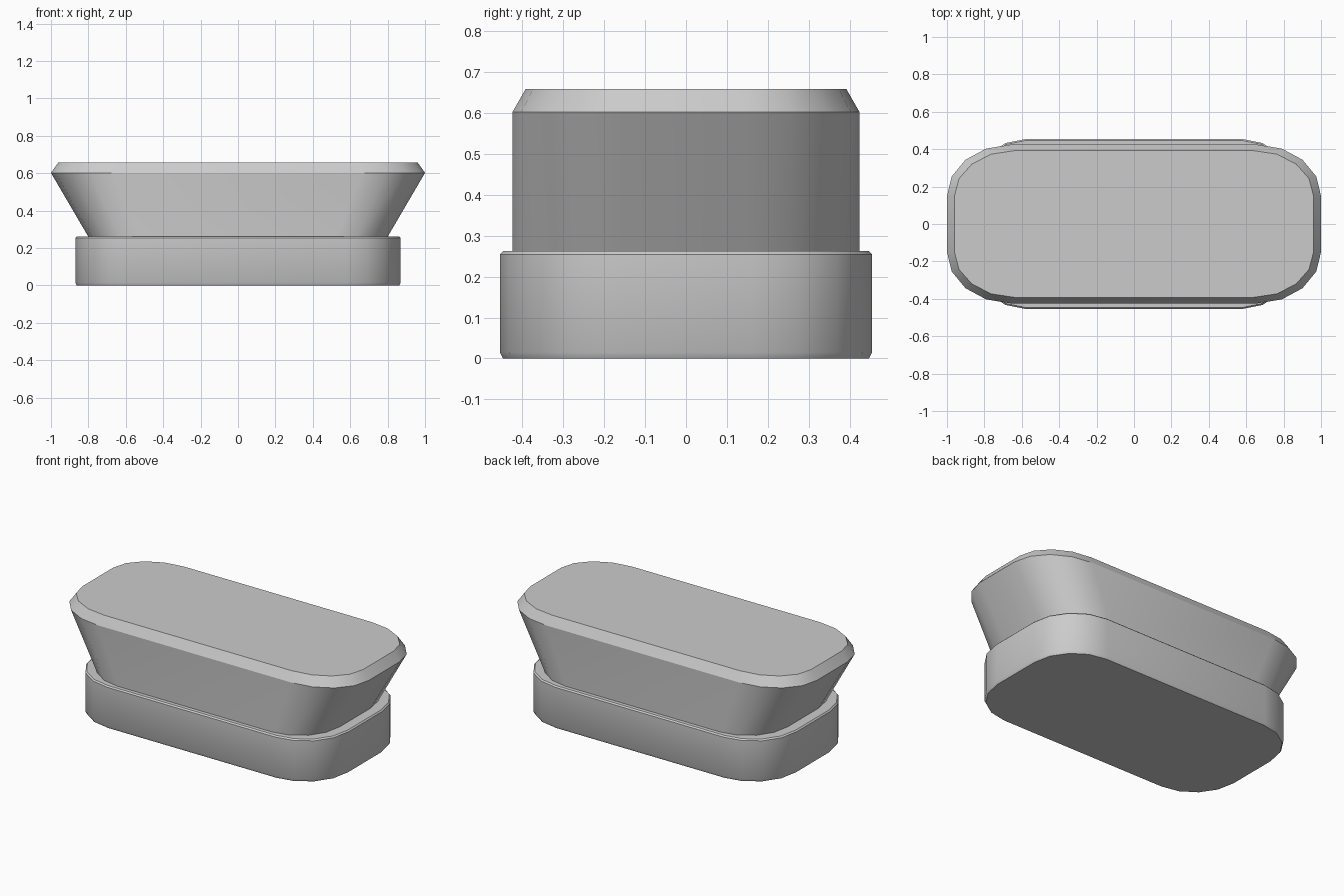
import bpy, bmesh, math

if "Cube" in bpy.data.objects:
    bpy.data.objects.remove(bpy.data.objects["Cube"])

CORNER_STEPS = 4


def outline(hx, hy, cx, cy):
    """Rounded rectangle: half sizes hx, hy with elliptical corners centred at (cx, cy)."""
    quarter = []
    for i in range(CORNER_STEPS + 1):
        a = math.pi / 2 * i / CORNER_STEPS
        quarter.append((cx + (hx - cx) * math.cos(a), cy + (hy - cy) * math.sin(a)))
    half = quarter + [(-x, y) for x, y in reversed(quarter)]
    return half + [(-x, -y) for x, y in half]


def loft(name, sections):
    """Join stacked outlines (z, hx, hy, cx, cy) into a closed solid."""
    bm = bmesh.new()
    rings = [[bm.verts.new((x, y, z)) for x, y in outline(*dims)] for z, *dims in sections]
    n = len(rings[0])
    for low, high in zip(rings, rings[1:]):
        for i in range(n):
            j = (i + 1) % n
            bm.faces.new((low[i], low[j], high[j], high[i]))
    bm.faces.new(rings[0][::-1])
    bm.faces.new(rings[-1])
    bmesh.ops.recalc_face_normals(bm, faces=bm.faces)
    mesh = bpy.data.meshes.new(name)
    bm.to_mesh(mesh)
    bm.free()
    obj = bpy.data.objects.new(name, mesh)
    bpy.context.collection.objects.link(obj)
    bpy.ops.object.select_all(action='DESELECT')
    obj.select_set(True)
    bpy.context.view_layer.objects.active = obj
    bpy.ops.object.shade_smooth_by_angle(angle=math.radians(28))
    return obj


# Plinth with fine chamfers at both rims
loft("base", [
    (0.000, 0.862, 0.447, 0.575, 0.16),
    (0.015, 0.870, 0.455, 0.575, 0.16),
    (0.254, 0.870, 0.455, 0.575, 0.16),
    (0.262, 0.862, 0.447, 0.575, 0.16),
])

# Flared body: widens along x only, then bevels in to the flat top
loft("flared_top", [
    (0.255, 0.797, 0.424, 0.526, 0.15),
    (0.602, 1.000, 0.424, 0.66, 0.15),
    (0.658, 0.960, 0.392, 0.64, 0.15),
])
